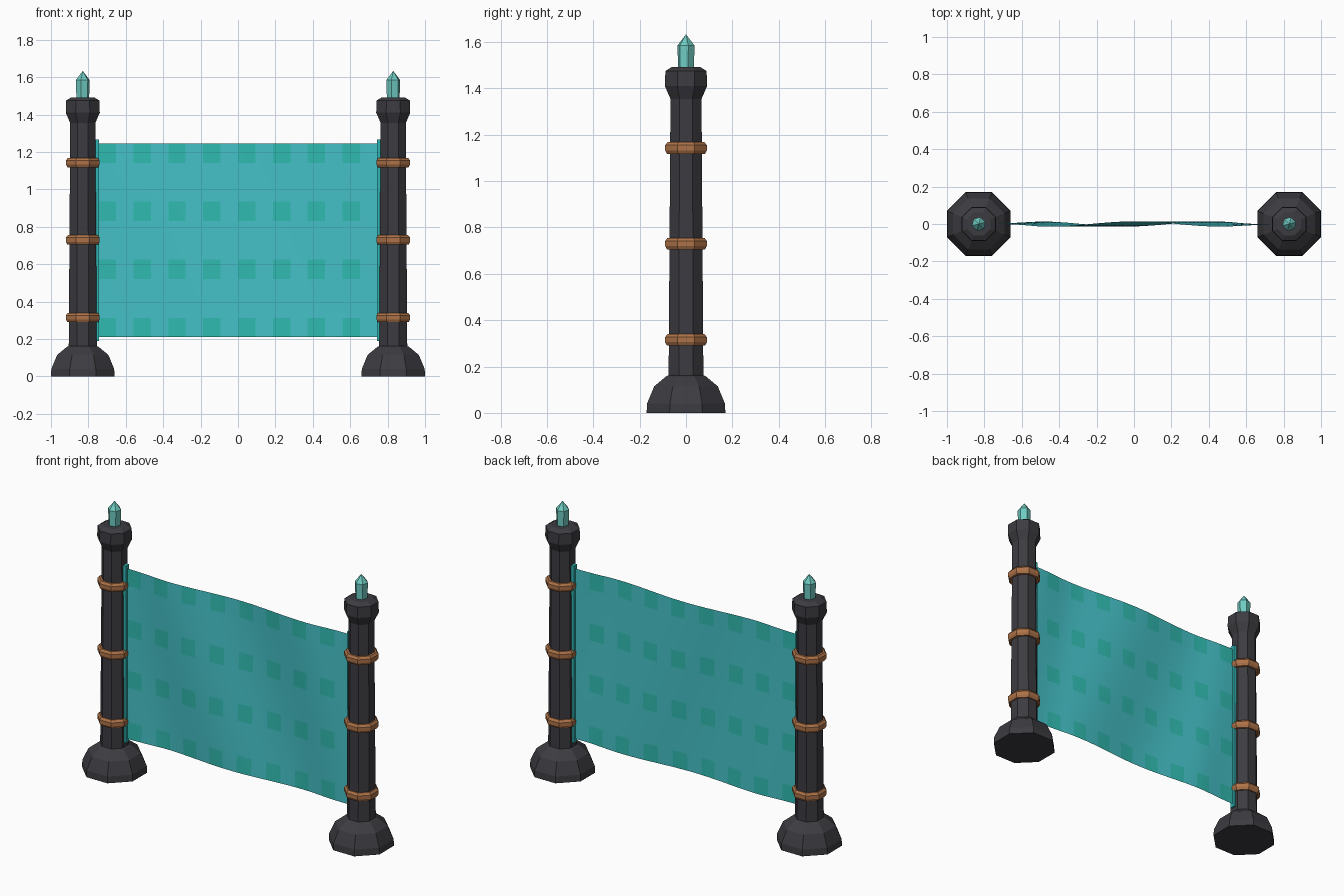
import bpy, bmesh
from math import pi, cos, sin

if "Cube" in bpy.data.objects:
    bpy.data.objects.remove(bpy.data.objects["Cube"])


def material(name, color):
    m = bpy.data.materials.new(name)
    m.diffuse_color = color
    m.use_nodes = True
    m.node_tree.nodes["Principled BSDF"].inputs["Base Color"].default_value = m.diffuse_color
    return m


STONE = material("dark_stone", (0.045, 0.045, 0.053, 1))
COPPER = material("copper", (0.42, 0.17, 0.065, 1))
CRYSTAL = material("crystal", (0.16, 0.6, 0.54, 1))
CLOTH = material("cloth", (0.06, 0.54, 0.58, 0.88))
CHECK = material("cloth_check", (0.03, 0.5, 0.44, 0.9))
TRIM = material("trim", (0.03, 0.46, 0.46, 1))


def finish(name, bm, mats, smooth=False):
    bmesh.ops.recalc_face_normals(bm, faces=bm.faces[:])
    me = bpy.data.meshes.new(name)
    bm.to_mesh(me)
    bm.free()
    for m in mats:
        me.materials.append(m)
    for p in me.polygons:
        p.use_smooth = smooth
    ob = bpy.data.objects.new(name, me)
    bpy.context.collection.objects.link(ob)
    return ob


def lathe(name, profile, x, mat, sides=8, turn=pi / 8, scale=1 / cos(pi / 8)):
    """Stack of polygon rings from (radius, z) pairs, capped at both ends."""
    bm = bmesh.new()
    rings = [[bm.verts.new((x + r * scale * cos(turn + 2 * pi * i / sides),
                            r * scale * sin(turn + 2 * pi * i / sides), z))
              for i in range(sides)] for r, z in profile]
    for a, b in zip(rings, rings[1:]):
        for i in range(sides):
            j = (i + 1) % sides
            bm.faces.new((a[i], a[j], b[j], b[i]))
    bm.faces.new(rings[0])
    bm.faces.new(rings[-1])
    return finish(name, bm, [mat])


for side, s in (("left", -1), ("right", 1)):
    x = 0.83 * s
    # post with flared foot and widened head
    lathe(side + "_post", [(0.17, 0), (0.168, 0.04), (0.137, 0.115), (0.085, 0.158),
                           (0.075, 0.162), (0.067, 1.355), (0.091, 1.41),
                           (0.089, 1.475), (0.062, 1.492)], x, STONE)
    # crystal tip
    lathe(side + "_crystal", [(0.034, 1.48), (0.037, 1.585), (0.001, 1.632)], x,
          CRYSTAL, sides=6, turn=pi / 12, scale=1.03)
    # copper bands
    for n, z in enumerate((0.315, 0.73, 1.143)):
        lathe(f"{side}_band_{n + 1}", [(0.07, z - 0.025), (0.082, z - 0.025), (0.09, z - 0.01),
                                       (0.09, z + 0.012), (0.08, z + 0.025), (0.066, z + 0.025)],
              x, COPPER)
    # trim strip holding the cloth
    bm = bmesh.new()
    bmesh.ops.create_cube(bm, size=1)
    for v in bm.verts:
        v.co = (0.756 * s + v.co.x * 0.026, v.co.y * 0.03, 0.728 + v.co.z * 1.075)
    finish(side + "_trim", bm, [TRIM])

# rippled cloth: 16 x 10 cells, each split in two for smooth waves
COLS, ROWS, SUB = 16, 10, 2
bm = bmesh.new()
grid = []
for r in range(ROWS * SUB + 1):
    v = r / (ROWS * SUB)
    row = []
    for c in range(COLS * SUB + 1):
        u = c / (COLS * SUB)
        pin = min(1, 6 * u, 6 * (1 - u))
        y = 0.014 * pin * sin(2 * pi * (1.6 * u + 0.45 * v))
        row.append(bm.verts.new((-0.745 + 1.49 * u, y, 0.21 + 1.035 * v)))
    grid.append(row)
for r in range(ROWS * SUB):
    for c in range(COLS * SUB):
        f = bm.faces.new((grid[r][c], grid[r][c + 1], grid[r + 1][c + 1], grid[r + 1][c]))
        f.material_index = int((r // SUB) % 3 == 0 and (c // SUB) % 2 == 0)
finish("cloth_banner", bm, [CLOTH, CHECK], smooth=True)
